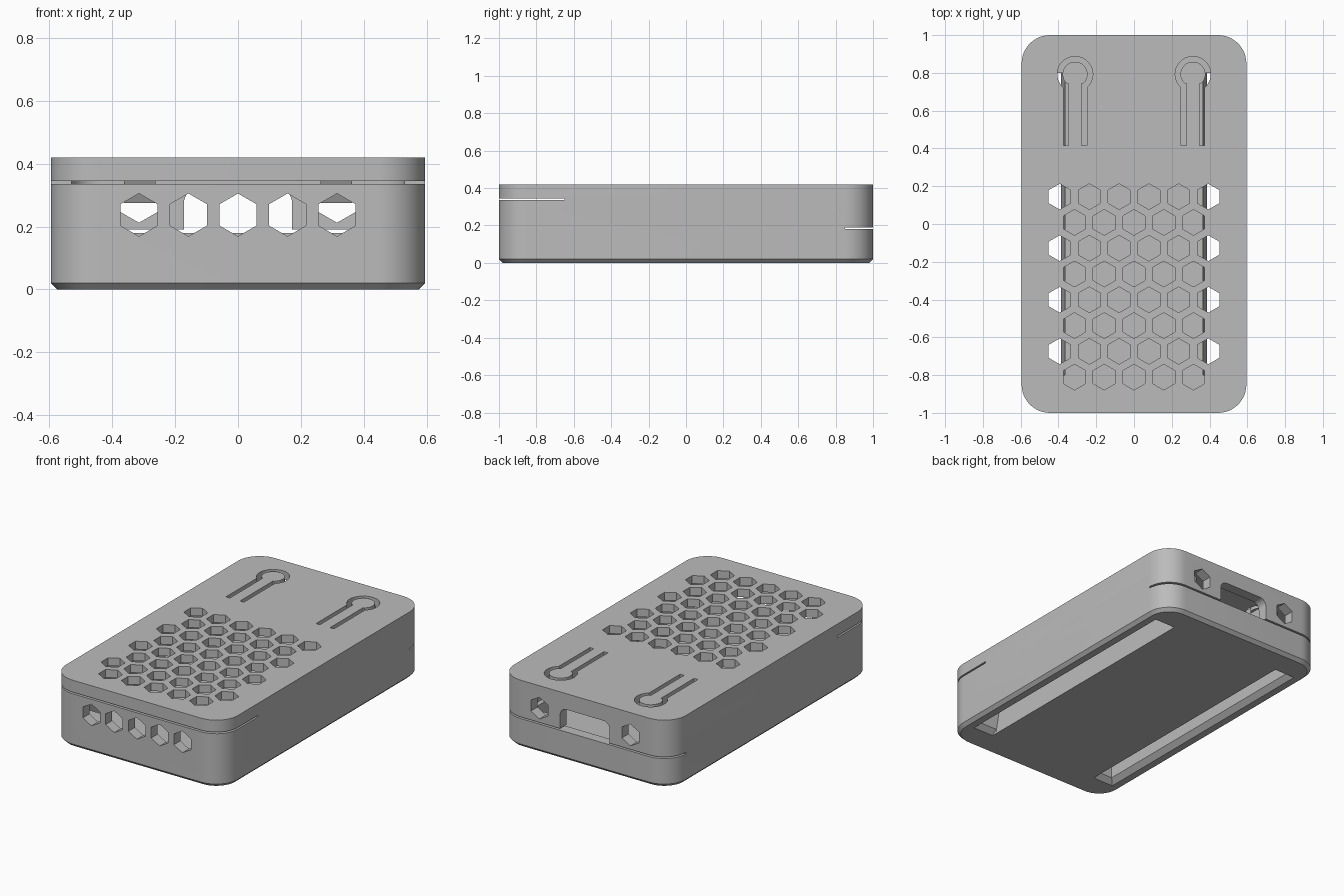
import bpy
import math

if "Cube" in bpy.data.objects:
    bpy.data.objects.remove(bpy.data.objects["Cube"], do_unlink=True)

HALF_X, HALF_Y, TOP = 0.595, 1.0, 0.42
HEX_R = 0.068
PITCH = 0.1575

grey = bpy.data.materials.new("plain grey")
grey.use_nodes = True
colour = (0.5, 0.5, 0.5, 1)
grey.diffuse_color = colour
grey.node_tree.nodes["Principled BSDF"].inputs["Base Color"].default_value = colour


def loft(name, rings):
    """Solid through closed rings of equal point count."""
    n = len(rings[0])
    faces = [tuple(range(n))[::-1], tuple(range(n * (len(rings) - 1), n * len(rings)))]
    for k in range(len(rings) - 1):
        a, b = k * n, (k + 1) * n
        faces += [(a + i, a + (i + 1) % n, b + (i + 1) % n, b + i) for i in range(n)]
    mesh = bpy.data.meshes.new(name)
    mesh.from_pydata([p for ring in rings for p in ring], [], faces)
    mesh.materials.append(grey)
    ob = bpy.data.objects.new(name, mesh)
    bpy.context.collection.objects.link(ob)
    # Consistent outward faces
    import bmesh
    bm = bmesh.new()
    bm.from_mesh(mesh)
    bmesh.ops.recalc_face_normals(bm, faces=bm.faces)
    bm.to_mesh(mesh)
    bm.free()
    return ob


def rounded(hx, hy, r, steps=12):
    pts = []
    for k, (sx, sy) in enumerate([(1, 1), (-1, 1), (-1, -1), (1, -1)]):
        for i in range(steps + 1):
            a = math.pi / 2 * (k + i / steps)
            pts.append((sx * (hx - r) + r * math.cos(a), sy * (hy - r) + r * math.sin(a)))
    return pts


def prism_z(name, pts, z0, z1):
    return loft(name, [[(x, y, z) for x, y in pts] for z in (z0, z1)])


def prism_y(name, pts, y0, y1):
    return loft(name, [[(x, y, z) for x, z in pts] for y in (y0, y1)])


def prism_x(name, pts, x0, x1):
    return loft(name, [[(x, y, z) for y, z in pts] for x in (x0, x1)])


def hexagon(cx, cy):
    return [(cx + HEX_R * math.sin(k * math.pi / 3), cy + HEX_R * math.cos(k * math.pi / 3))
            for k in range(6)]


def rect(x0, x1, y0, y1):
    return [(x0, y0), (x1, y0), (x1, y1), (x0, y1)]


def combine(ob, tools, operation="DIFFERENCE"):
    """Apply each tool to the object, then discard the tool."""
    for tool in tools:
        mod = ob.modifiers.new("cut", "BOOLEAN")
        mod.operation = operation
        mod.solver = "EXACT"
        mod.object = tool
        bpy.context.view_layer.objects.active = ob
        bpy.ops.object.modifier_apply(modifier=mod.name)
        bpy.data.objects.remove(tool, do_unlink=True)


def case_body(name):
    rings = []
    for z, inset in ((0, 0.02), (0.02, 0), (TOP, 0)):
        outline = rounded(HALF_X - inset, HALF_Y - inset, 0.15 - inset)
        rings.append([(x, y, z) for x, y in outline])
    return loft(name, rings)


def above_seam(front, back):
    """Everything above the stepped seam between the two shells."""
    pts = [(-1.2, front), (-0.65, front), (-0.65, 0.275), (0.85, 0.275),
           (0.85, back), (1.2, back), (1.2, 0.6), (-1.2, 0.6)]
    return prism_x("seam_cutter", pts, -1, 1)


def cavity():
    return prism_z("cavity_cutter", rounded(0.53, 0.935, 0.09), 0.15, 0.37)


# Lower shell with vents at the front and two slots in the floor
base = case_body("base_shell")
cuts = [above_seam(0.335, 0.18), cavity()]
cuts += [prism_y("vent_cutter", hexagon(PITCH * i, 0.237), -1.1, -0.9) for i in range(-2, 3)]
for s in (-1, 1):
    slot = [(0.39, -0.02), (0.5, -0.02), (0.5, 0.2), (0.363, 0.2), (0.363, 0.16)]
    cuts.append(prism_y("slot_cutter", [(s * x, z) for x, z in slot], -0.8, 0.8))
    # Bevelled rim of the slot
    rim = []
    for z, grow in ((-0.01, 0.04), (0.03, 0)):
        rim.append([(s * x, y, z) for x, y in rect(0.388, 0.5 + grow, -0.8 - grow, 0.8 + grow)])
    cuts.append(loft("rim_cutter", rim))
combine(base, cuts)

# Upper shell with honeycomb vents and a connector opening at the back
lid = case_body("lid_shell")
combine(lid, [above_seam(0.345, 0.19)], "INTERSECT")
cuts = [cavity()]
for row in range(8):
    xs = [i - 2.5 for i in range(6)] if row % 2 == 0 else range(-2, 3)
    y = 0.145 - row * 0.1365
    cuts += [prism_z("vent_cutter", hexagon(PITCH * i, y), 0.3, 0.5) for i in xs]
cuts += [prism_y("vent_cutter", hexagon(s * 0.315, 0.28), 0.9, 1.1) for s in (-1, 1)]
port = [(x, z + 0.22) for x, z in rounded(0.172, 0.1, 0.045)]
cuts.append(prism_y("port_cutter", port, 0.9, 1.1))

# Keyhole grooves that free the two latch tabs
for s in (-1, 1):
    cx, cy = s * 0.312, 0.793
    start = math.asin(0.035 / 0.066)
    span = 2 * math.pi - 2 * start
    angles = [-math.pi / 2 + start + span * i / 40 for i in range(41)]
    arc = [(cx + 0.066 * math.cos(a), cy + 0.066 * math.sin(a)) for a in angles]
    arc += [(cx + 0.094 * math.cos(a), cy + 0.094 * math.sin(a)) for a in reversed(angles)]
    cuts.append(prism_z("ring_cutter", arc, 0.3, 0.5))
    for side in (-1, 1):
        edges = sorted((cx + side * 0.035, cx + side * 0.062))
        cuts.append(prism_z("leg_cutter", rect(*edges, 0.415, cy - 0.05), 0.3, 0.5))
combine(lid, cuts)

# Sloped hooks under the latch tabs
hooks = []
for s, side in ((-1, "right"), (1, "left")):
    ramp = [(0.75, 0.375), (0.8, 0.275), (0.83, 0.275), (0.83, 0.375)]
    hooks.append(prism_x(side + "_latch_hook", ramp, s * 0.312 - 0.05, s * 0.312 + 0.05))

# Smooth rounded corners, crisp edges
for ob in [base, lid]:
    bpy.ops.object.select_all(action="DESELECT")
    ob.select_set(True)
    bpy.context.view_layer.objects.active = ob
    bpy.ops.object.shade_smooth_by_angle(angle=math.radians(30))
